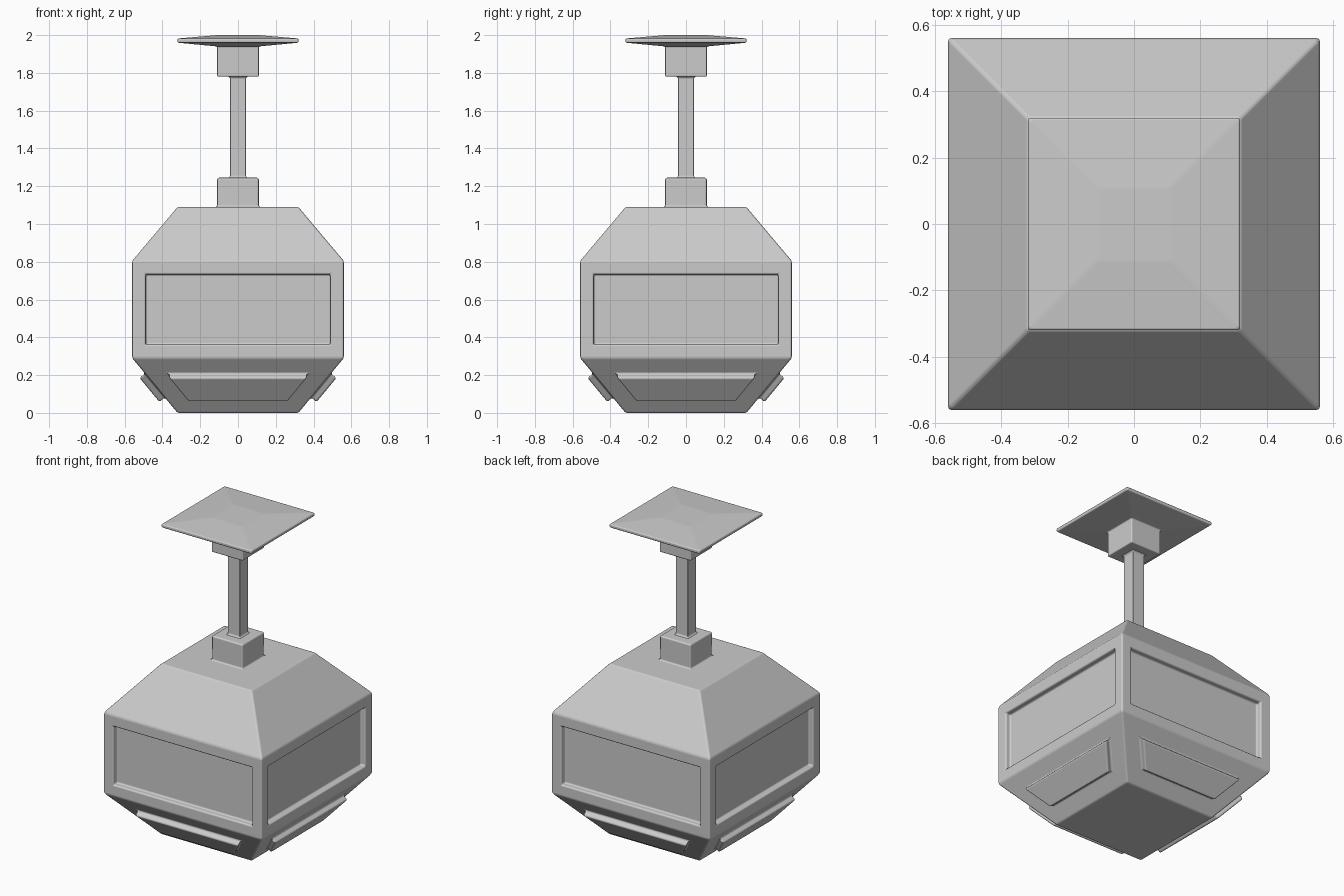
import bpy, bmesh

if "Cube" in bpy.data.objects:
    bpy.data.objects.remove(bpy.data.objects["Cube"])


def square_loft(name, rings, cap_bottom=False, cap_top=False, bevel=0.01, panels=()):
    """Stack square rings (half width, z); panels = (band index, inset, depth)."""
    bm = bmesh.new()
    loops = [[bm.verts.new((sx * h, sy * h, z))
              for sx, sy in ((-1, -1), (1, -1), (1, 1), (-1, 1))] for h, z in rings]
    bands = []
    for low, up in zip(loops, loops[1:]):
        bands.append([bm.faces.new((low[i], low[(i + 1) % 4], up[(i + 1) % 4], up[i]))
                      for i in range(4)])
    if cap_bottom:
        bm.faces.new(loops[0][::-1])
    if cap_top:
        bm.faces.new(loops[-1])
    bm.normal_update()
    # Inset each face of a band, then extrude it in or out
    for band, inset, depth in panels:
        for face in bands[band]:
            bmesh.ops.inset_region(bm, faces=[face], thickness=inset, use_even_offset=True)
            bm.normal_update()
            normal = face.normal.copy()
            new = bmesh.ops.extrude_discrete_faces(bm, faces=[face])["faces"][0]
            bmesh.ops.translate(bm, vec=normal * depth, verts=new.verts)
            bm.normal_update()
    mesh = bpy.data.meshes.new(name)
    bm.to_mesh(mesh)
    bm.free()
    obj = bpy.data.objects.new(name, mesh)
    bpy.context.collection.objects.link(obj)
    for poly in mesh.polygons:
        poly.use_smooth = True
    mod = obj.modifiers.new("soft_edges", "BEVEL")
    mod.width = bevel
    mod.segments = 3
    mod.limit_method = "ANGLE"
    mod.angle_limit = 0.035
    mod.harden_normals = True
    return obj


# Faceted housing with neck, recessed side windows and raised lower panels
square_loft("housing",
            [(0.32, 0), (0.56, 0.29), (0.56, 0.805), (0.32, 1.09),
             (0.11, 1.09), (0.11, 1.245), (0.045, 1.245)],
            cap_bottom=True,
            panels=[(1, 0.072, -0.035), (0, 0.106, 0.037)])

# Square hanging pole with small fillets at both ends
square_loft("pole",
            [(0.05, 1.245), (0.042, 1.253), (0.042, 1.772), (0.05, 1.78)],
            bevel=0.004)

# Ceiling mount: collar block and shallow pyramidal plate
square_loft("ceiling_mount",
            [(0.045, 1.78), (0.11, 1.78), (0.11, 1.94), (0.32, 1.96),
             (0.32, 1.982), (0.11, 2.0)],
            cap_top=True, bevel=0.007)
